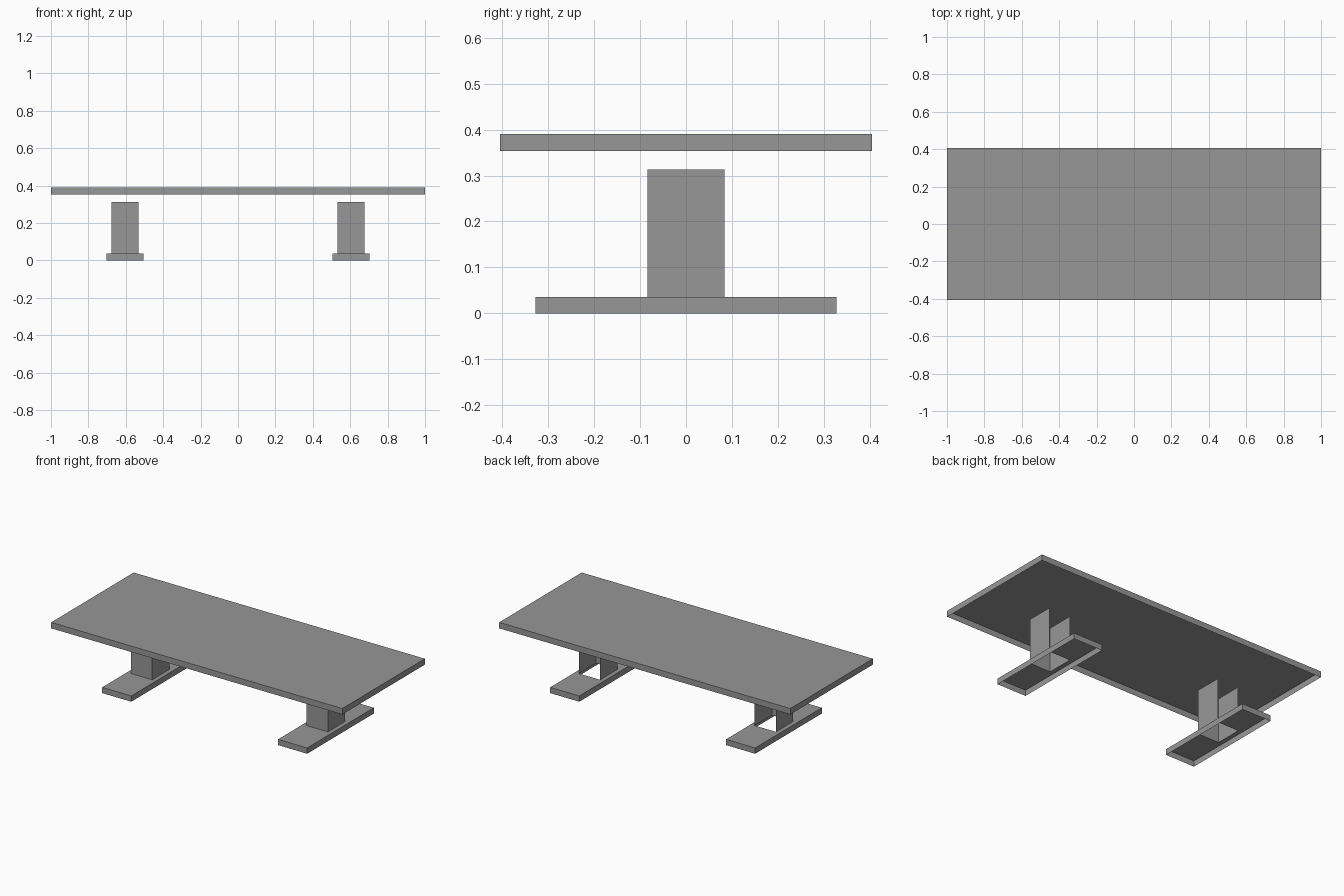
import bpy
import bmesh
from mathutils import Vector

if "Cube" in bpy.data.objects:
    bpy.data.objects.remove(bpy.data.objects["Cube"], do_unlink=True)

grey = bpy.data.materials.new("plain_grey")
grey.use_nodes = True
colour = (0.31, 0.31, 0.31, 1)
grey.diffuse_color = colour
grey.node_tree.nodes["Principled BSDF"].inputs["Base Color"].default_value = colour

UP, DOWN, BACK = Vector((0, 0, 1)), Vector((0, 0, -1)), Vector((0, 1, 0))


def shell(name, low, high, open_sides, hole=None):
    """Thin box without the sides facing open_sides; hole cuts the top."""
    low, high = Vector(low), Vector(high)
    bm = bmesh.new()
    bmesh.ops.create_cube(bm, size=1)
    bmesh.ops.scale(bm, vec=high - low, verts=bm.verts)
    bmesh.ops.translate(bm, vec=(low + high) / 2, verts=bm.verts)
    bm.normal_update()
    gone = [f for f in bm.faces if any(f.normal.dot(s) > 0.9 for s in open_sides)]
    bmesh.ops.delete(bm, geom=gone, context="FACES")
    if hole:
        x0, x1, y0, y1 = hole
        for point, normal in (((x0, 0, 0), (1, 0, 0)), ((x1, 0, 0), (1, 0, 0)),
                              ((0, y0, 0), (0, 1, 0)), ((0, y1, 0), (0, 1, 0))):
            bmesh.ops.bisect_plane(bm, geom=bm.verts[:] + bm.edges[:] + bm.faces[:],
                                   plane_co=point, plane_no=normal)
        bm.normal_update()
        inner = []
        for f in bm.faces:
            c = f.calc_center_median()
            if f.normal.z > 0.9 and x0 < c.x < x1 and y0 < c.y < y1:
                inner.append(f)
        bmesh.ops.delete(bm, geom=inner, context="FACES")
    mesh = bpy.data.meshes.new(name)
    bm.to_mesh(mesh)
    bm.free()
    mesh.materials.append(grey)
    obj = bpy.data.objects.new(name, mesh)
    bpy.context.collection.objects.link(obj)
    return obj


# Tabletop, hollow underneath
shell("tabletop", (-1, -0.405, 0.353), (1, 0.405, 0.39), [DOWN])

# Two pedestals: a hollow foot and a three-walled column open at the back
for side, x in (("left", 0.604), ("right", -0.604)):
    x0, x1, y = x - 0.073, x + 0.073, 0.084
    shell(side + "_foot", (x - 0.1, -0.327, 0), (x + 0.1, 0.327, 0.036),
          [DOWN], hole=(x0, x1, -y, y))
    shell(side + "_column", (x0, -y, 0.036), (x1, y, 0.313), [UP, DOWN, BACK])
